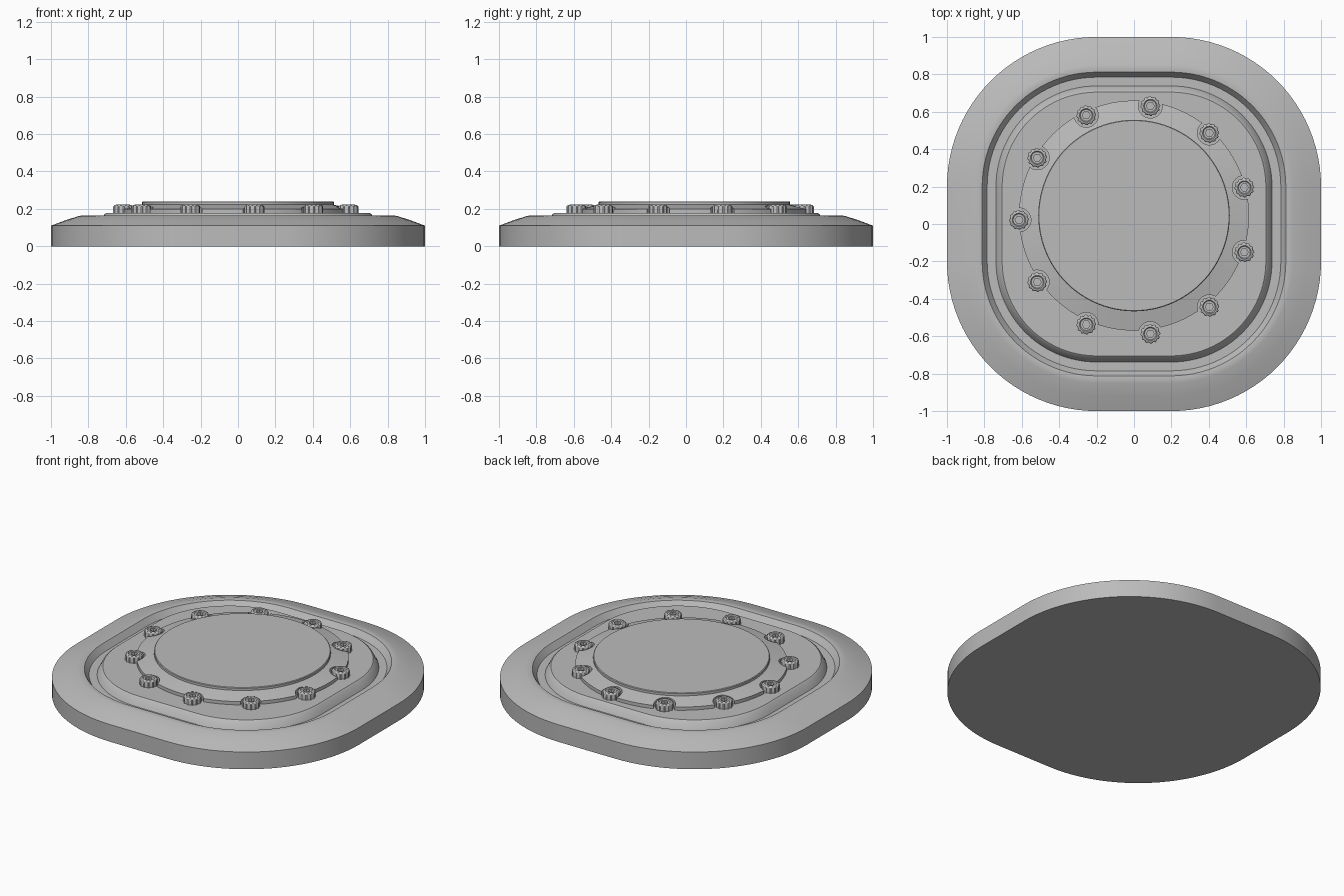
import bpy, bmesh
from math import sin, cos, pi, radians

cube = bpy.data.objects.get("Cube")
if cube:
    bpy.data.objects.remove(cube, do_unlink=True)

# Single metal colour
grey = bpy.data.materials.new("plain_grey")
GREY = (0.5, 0.5, 0.5, 1.0)
grey.use_nodes = True
grey.diffuse_color = GREY
grey.node_tree.nodes["Principled BSDF"].inputs["Base Color"].default_value = GREY


def circle(radius, n, cx=0.0, cy=0.0):
    return [(cx + radius * cos(2 * pi * i / n), cy + radius * sin(2 * pi * i / n)) for i in range(n)]


def rounded_square(half, straight=0.2, steps=24):
    """Outline with quarter-circle corners and short straight sides."""
    pts = []
    for q, (sx, sy) in enumerate([(1, 1), (-1, 1), (-1, -1), (1, -1)]):
        for i in range(steps + 1):
            a = pi / 2 * (q + i / steps)
            r = half - straight
            pts.append((sx * straight + r * cos(a), sy * straight + r * sin(a)))
    return pts


def fluted(radius, depth, n=48):
    """Circle with shallow flutes, used for the bolt heads."""
    pts = []
    for i in range(n):
        r = radius - (depth if i % 4 >= 2 else 0)
        pts.append((r * cos(2 * pi * i / n), r * sin(2 * pi * i / n)))
    return pts


def loft(name, layers):
    """Skin equal-count outlines (points, z) and cap both ends."""
    bm = bmesh.new()
    loops = [[bm.verts.new((x, y, z)) for x, y in pts] for pts, z in layers]
    n = len(loops[0])
    for a, b in zip(loops, loops[1:]):
        for i in range(n):
            j = (i + 1) % n
            bm.faces.new((a[i], a[j], b[j], b[i]))
    bm.faces.new(loops[0][::-1])
    bm.faces.new(loops[-1])
    bmesh.ops.recalc_face_normals(bm, faces=bm.faces)
    mesh = bpy.data.meshes.new(name)
    bm.to_mesh(mesh)
    bm.free()
    obj = bpy.data.objects.new(name, mesh)
    bpy.context.collection.objects.link(obj)
    mesh.materials.append(grey)
    return obj


def smooth(obj, angle=30):
    bpy.ops.object.select_all(action="DESELECT")
    obj.select_set(True)
    bpy.context.view_layer.objects.active = obj
    bpy.ops.object.shade_smooth_by_angle(angle=radians(angle))


# Base plate: straight rim, sloped shoulder, groove and raised platform
base_profile = [(1, 0), (1, 0.11), (0.92, 0.14), (0.85, 0.162), (0.83, 0.165), (0.812, 0.163),
                (0.785, 0.125), (0.738, 0.125), (0.715, 0.17), (0.705, 0.178)]
base = loft("base_plate", [(rounded_square(h), z) for h, z in base_profile])
smooth(base, 32)

# Conical cover ring with its raised centre disc
COVER_Y = 0.045
cover_profile = [(0.615, 0.17), (0.615, 0.199), (0.512, 0.222), (0.512, 0.236), (0.508, 0.24)]
cover = loft("round_cover", [(circle(r, 96, 0, COVER_Y), z) for r, z in cover_profile])

# Bolt positions around the cover
BOLTS = 11
centres = circle(0.615, BOLTS)
centres = [(-x, y + 0.022) for x, y in centres]

# Round pockets cut into the cover for the bolts
for x, y in centres:
    cutter = loft("pocket_cutter", [(circle(0.064, 32, x, y), z) for z in (0.1, 0.3)])
    cutter.hide_render = True
    cut = cover.modifiers.new("pocket", "BOOLEAN")
    cut.operation = "DIFFERENCE"
    cut.solver = "EXACT"
    cut.object = cutter
    bpy.ops.object.select_all(action="DESELECT")
    cover.select_set(True)
    bpy.context.view_layer.objects.active = cover
    bpy.ops.object.modifier_apply(modifier=cut.name)
    bpy.data.objects.remove(cutter, do_unlink=True)
smooth(cover)


# Socket-head bolts: fluted side, bevelled top, hexagonal recess
def hexagon(radius, n=48):
    pts = []
    for i in range(n):
        a = 2 * pi * i / n
        r = radius * cos(pi / 6) / cos(a % (pi / 3) - pi / 6)
        pts.append((r * cos(a), r * sin(a)))
    return pts


bolt = loft("bolt_1", [(fluted(0.053, 0.005), 0.172), (fluted(0.053, 0.005), 0.212),
                       (circle(0.046, 48), 0.219), (circle(0.036, 48), 0.222),
                       (circle(0.031, 48), 0.217), (hexagon(0.021), 0.217),
                       (hexagon(0.021), 0.198)])
smooth(bolt)
for k, (x, y) in enumerate(centres):
    if k:
        obj = bpy.data.objects.new(f"bolt_{k + 1}", bolt.data)
        bpy.context.collection.objects.link(obj)
    else:
        obj = bolt
    obj.location = (x, y, 0)
